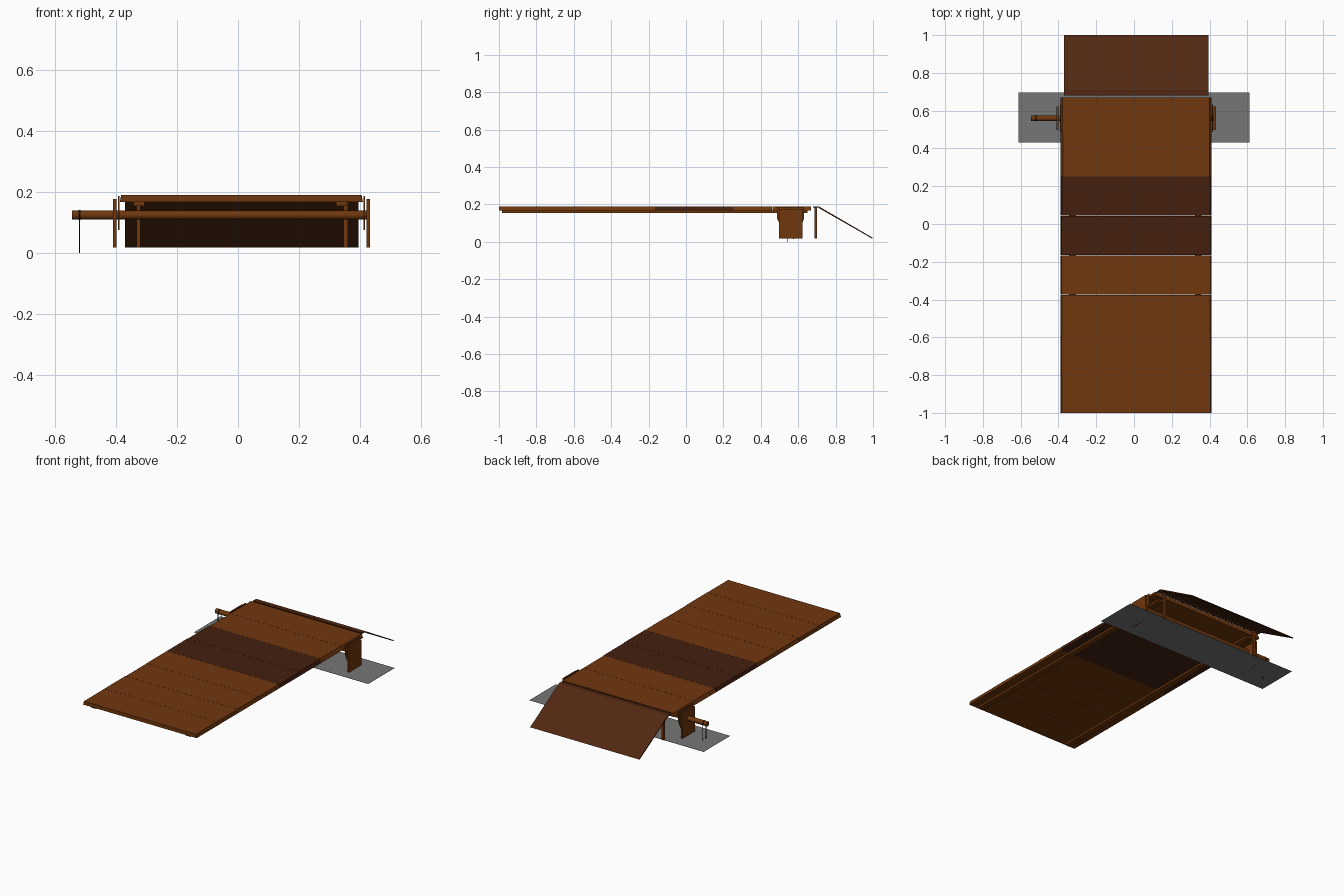
import bpy, bmesh, math, random
from mathutils import Vector

random.seed(4)
if "Cube" in bpy.data.objects:
    bpy.data.objects.remove(bpy.data.objects["Cube"], do_unlink=True)


def material(name, rgb):
    m = bpy.data.materials.new(name)
    m.use_nodes = True
    m.diffuse_color = (*rgb, 1)
    m.node_tree.nodes["Principled BSDF"].inputs["Base Color"].default_value = (*rgb, 1)
    return m


wood = material("warm wood", (0.16, 0.038, 0.004))
dark = material("dark wood", (0.06, 0.014, 0.005))
ramp_wood = material("ramp wood", (0.08, 0.02, 0.006))
iron = material("black iron", (0.01, 0.008, 0.007))
grey = material("grey water", (0.18, 0.18, 0.18))


def finish(name, bm, mat):
    bmesh.ops.recalc_face_normals(bm, faces=bm.faces)
    me = bpy.data.meshes.new(name)
    bm.to_mesh(me)
    bm.free()
    me.materials.append(mat)
    ob = bpy.data.objects.new(name, me)
    bpy.context.collection.objects.link(ob)
    return ob


def prism(name, outline, depth, mat):
    """Extrude a 3D outline along a vector."""
    bm = bmesh.new()
    face = bm.faces.new([bm.verts.new(p) for p in outline])
    ext = bmesh.ops.extrude_face_region(bm, geom=[face])
    bmesh.ops.translate(bm, vec=depth, verts=[v for v in ext["geom"] if isinstance(v, bmesh.types.BMVert)])
    return finish(name, bm, mat)


def box(name, x0, x1, y0, y1, z0, z1, mat):
    pts = [(x0, y0, z0), (x1, y0, z0), (x1, y1, z0), (x0, y1, z0)]
    return prism(name, pts, (0, 0, z1 - z0), mat)


def rod(name, start, end, radius, mat, sides=12):
    a, b = Vector(start), Vector(end)
    bm = bmesh.new()
    bmesh.ops.create_cone(bm, cap_ends=True, segments=sides, radius1=radius,
                          radius2=radius, depth=(b - a).length)
    rot = (b - a).to_track_quat("Z", "Y").to_matrix()
    bmesh.ops.rotate(bm, matrix=rot, verts=bm.verts)
    bmesh.ops.translate(bm, vec=(a + b) / 2, verts=bm.verts)
    ob = finish(name, bm, mat)
    for p in ob.data.polygons:
        p.use_smooth = len(p.vertices) == 4
    return ob


# Deck of eight planks with chipped corners, the middle two dark
pitch = 1.67 / 8
for i in range(8):
    y0 = -1 + i * pitch
    y1 = y0 + pitch - 0.001
    c = random.uniform(0.004, 0.012)
    plank = box(f"deck_plank_{i + 1}", -0.388, 0.41, y0, y1, 0.167, 0.19,
                dark if i in (4, 5) else wood)
    for v in plank.data.vertices:
        if v.co.z > 0.18:
            v.co.x -= math.copysign(c, v.co.x)

# Rails under the deck
for side, x in (("right", -0.325), ("left", 0.34)):
    box(f"{side}_rail", x - 0.018, x + 0.018, -0.985, 0.65, 0.155, 0.168, wood)

# Side supports and their iron plates
for side, x, px in (("right", -0.41, -0.393), ("left", 0.422, 0.412)):
    box(f"{side}_support", x, x + 0.011, 0.497, 0.622, 0.018, 0.177, wood)
    prof = [(0.487, 0.187), (0.632, 0.187), (0.632, 0.125), (0.61, 0.075), (0.51, 0.075), (0.487, 0.125)]
    prism(f"{side}_hinge_plate", [(px, y, z) for y, z in prof], (0.005, 0, 0), iron if side == "x" else wood)

# Axle with handle and hanging pins
rod("axle", (-0.545, 0.56, 0.125), (0.425, 0.56, 0.125), 0.015, wood)
rod("axle_ring", (-0.523, 0.56, 0.125), (-0.517, 0.56, 0.125), 0.016, iron)
for name, y, z in (("front_pin", 0.542, 0.0), ("back_pin", 0.575, 0.014)):
    rod(name, (-0.52, y, z), (-0.52, y, 0.13), 0.002, iron, 6)

# Posts and sloping ramp at the back
for side, x in (("right", -0.326), ("left", 0.353)):
    box(f"{side}_post", x - 0.007, x + 0.007, 0.686, 0.7, 0.018, 0.185, wood)
slope = [(0.68, 0.19), (0.71, 0.19), (1.0, 0.021), (0.994, 0.018), (0.706, 0.183), (0.68, 0.183)]
prism("back_ramp", [(-0.37, y, z) for y, z in slope], (0.765, 0, 0), ramp_wood)

# Flat sheet under the axle
box("ground_sheet", -0.612, 0.612, 0.432, 0.697, 0.018, 0.019, grey)
